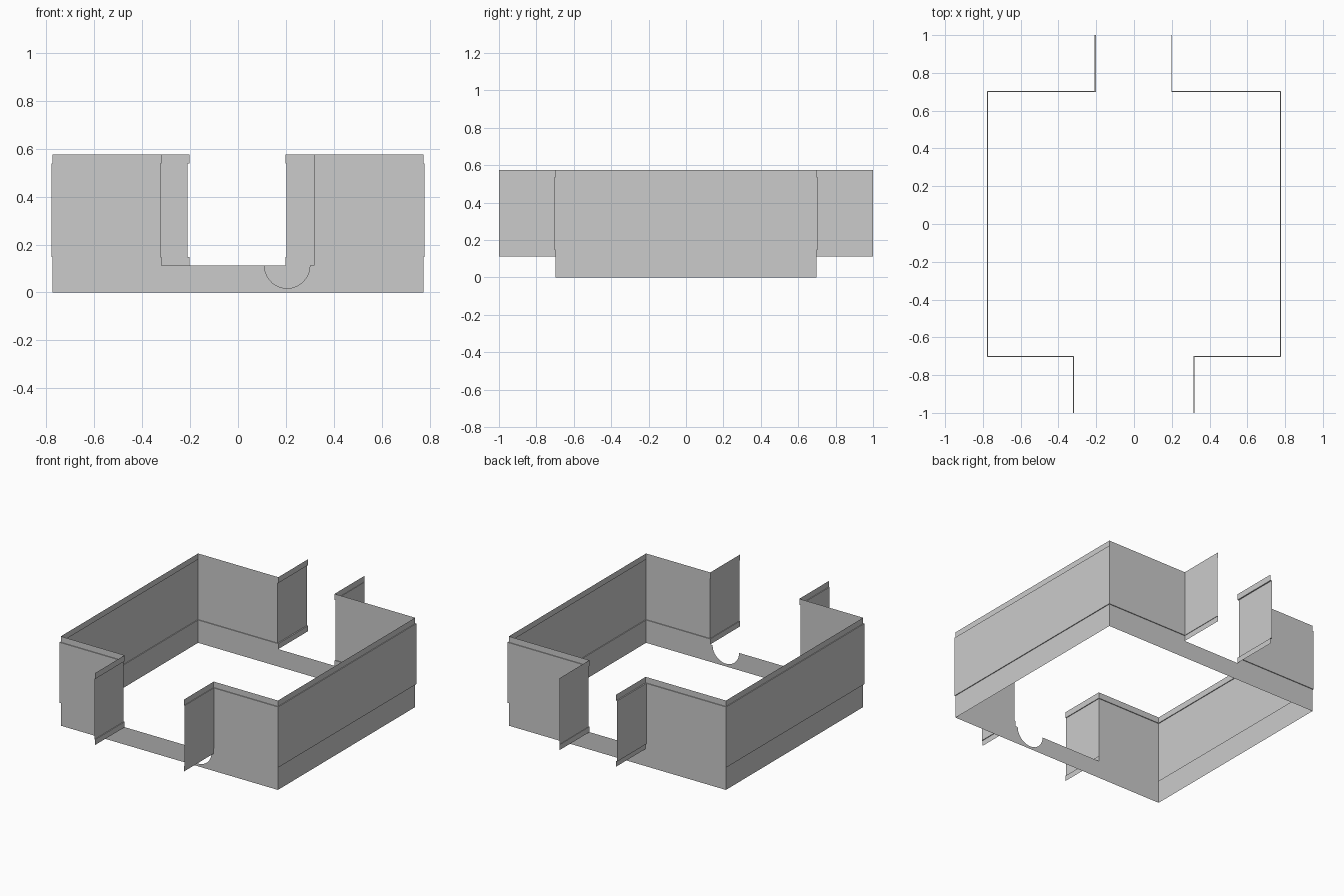
import bpy, math

if "Cube" in bpy.data.objects:
    bpy.data.objects.remove(bpy.data.objects["Cube"])

Z_LOW, Z_LEDGE, Z_CAP, Z_TOP = 0.112, 0.147, 0.537, 0.575
X, Y, OUT = 0.773, 0.698, 0.005


def make_object(name, verts, faces):
    mesh = bpy.data.meshes.new(name)
    mesh.from_pydata(verts, [], faces)
    mesh.update()
    obj = bpy.data.objects.new(name, mesh)
    bpy.context.collection.objects.link(obj)
    return obj


def plan(side, front_x, back_x, wall_x, wall_y):
    """Outline of one half seen from above: front wing, walls, back wing."""
    pts = [(front_x, -1), (front_x, -wall_y), (wall_x, -wall_y),
           (wall_x, wall_y), (back_x, wall_y), (back_x, 1)]
    return [(side * x, y) for x, y in pts]


def upper_walls(name, side, front_x, back_x, front_out, back_out):
    """Stepped sheet: middle band stands slightly outside the edge bands."""
    base = plan(side, front_x, back_x, X, Y)
    mid = plan(side, front_x + front_out, back_x + back_out, X + OUT, Y + OUT)
    rings = [(base, Z_LOW), (base, Z_LEDGE), (mid, Z_LEDGE),
             (mid, Z_CAP), (base, Z_CAP), (base, Z_TOP)]
    n = len(base)
    verts = [(x, y, z) for ring, z in rings for x, y in ring]
    faces = []
    for r in range(len(rings) - 1):
        for i in range(n - 1):
            a = r * n + i
            f = (a, a + 1, a + 1 + n, a + n)
            faces.append(f if side > 0 else f[::-1])
    make_object(name, verts, faces)


upper_walls("left_walls_and_wings", -1, 0.318, 0.202, 0.005, 0.008)
upper_walls("right_walls_and_wings", 1, 0.316, 0.199, 0.004, 0.003)

# Low skirt on the sides and back
corners = [(X, -Y), (X, Y), (-X, Y), (-X, -Y)]
verts = [(x, y, z) for z in (0, Z_LOW) for x, y in corners]
make_object("side_and_back_skirt", verts,
            [(i, i + 1, i + 5, i + 4) for i in range(3)])

# Front skirt with the round notch in its top edge
CX, R, SEG = 0.205, 0.095, 11
outline = [(-X, 0), (X, 0), (X, Z_LOW)]
for i in range(SEG + 1):
    a = -math.pi * i / SEG
    outline.append((CX + R * math.cos(a), Z_LOW + R * math.sin(a)))
outline.append((-X, Z_LOW))
make_object("front_skirt", [(x, -Y, z) for x, z in outline],
            [tuple(range(len(outline)))])
